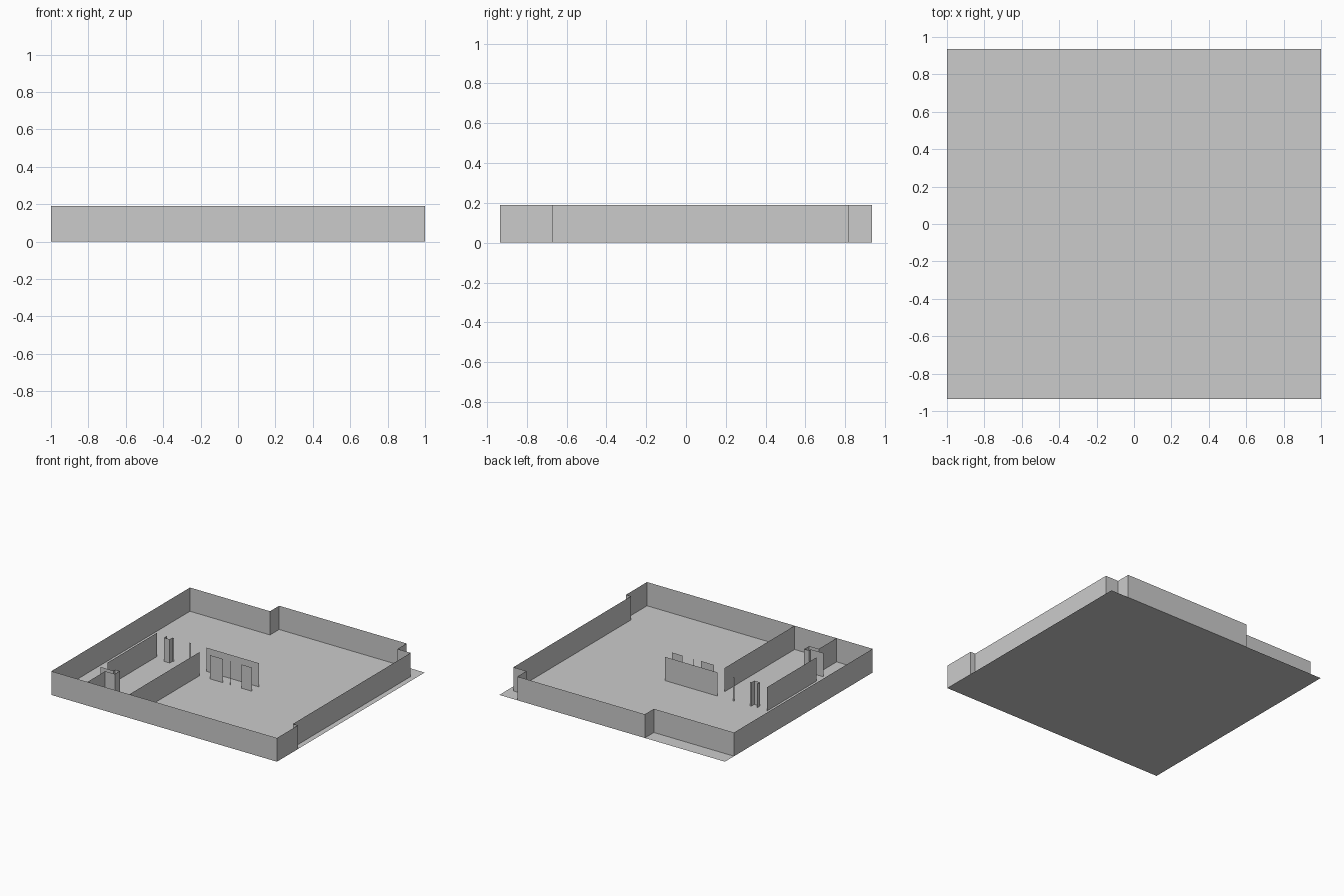
import bpy
import bmesh

cube = bpy.data.objects.get("Cube")
if cube:
    bpy.data.objects.remove(cube, do_unlink=True)

HEIGHT = 0.19
BACK = 0.935

grey = bpy.data.materials.new("plain grey")
grey.use_nodes = True
colour = (0.6, 0.6, 0.6, 1)
grey.diffuse_color = colour
grey.node_tree.nodes["Principled BSDF"].inputs["Base Color"].default_value = colour


def finish(name, bm):
    mesh = bpy.data.meshes.new(name)
    bm.to_mesh(mesh)
    bm.free()
    mesh.materials.append(grey)
    obj = bpy.data.objects.new(name, mesh)
    bpy.context.collection.objects.link(obj)
    return obj


def wall(name, path, closed=False):
    """Thin sheet wall raised straight up from a plan outline."""
    bm = bmesh.new()
    low = [bm.verts.new((x, y, 0)) for x, y in path]
    pairs = list(zip(low, low[1:]))
    if closed:
        pairs.append((low[-1], low[0]))
    edges = [bm.edges.new(p) for p in pairs]
    raised = bmesh.ops.extrude_edge_only(bm, edges=edges)["geom"]
    top = [g for g in raised if isinstance(g, bmesh.types.BMVert)]
    bmesh.ops.translate(bm, verts=top, vec=(0, 0, HEIGHT))
    bmesh.ops.recalc_face_normals(bm, faces=bm.faces)
    return finish(name, bm)


# Floor sheet
bm = bmesh.new()
bm.faces.new([bm.verts.new((x, y, 0)) for x, y in
              ((-1, -BACK), (1, -BACK), (1, BACK), (-1, BACK))])
finish("floor", bm)

# Outer wall with stepped corners
wall("outer_wall", [(-1, -BACK), (1, -BACK), (1, -0.67), (0.956, -0.67),
                    (0.956, 0.82), (0.84, 0.82), (0.84, BACK),
                    (-0.29, BACK), (-0.29, 0.82), (-1, 0.82)], closed=True)

# Long partitions
wall("corridor_wall", [(-0.75, -0.58), (-0.75, 0.043)])
wall("room_wall", [(-0.308, -BACK), (-0.308, -0.048)])
wall("screen_wall", [(-0.308, 0.043), (0.158, 0.043)])

# Short panels in front of the screen wall
for name, x0, x1 in (("panel_right", -0.215, -0.098),
                     ("panel_middle", -0.036, -0.031),
                     ("panel_left", 0.063, 0.158)):
    wall(name, [(x0, -0.048), (x1, -0.048)])

# Door jambs
wall("jamb_niche", [(-0.66, 0.043), (-0.66, 0.007), (-0.61, 0.007),
                    (-0.61, 0.043), (-0.597, 0.043)])
wall("jamb_post", [(-0.458, 0.043), (-0.446, 0.043)])

# Stepped closet wall at the front
wall("closet_wall", [(-0.75, -0.67), (-0.636, -0.67), (-0.636, -0.647),
                     (-0.595, -0.647), (-0.595, -0.71), (-0.68, -0.71),
                     (-0.68, -BACK)])
